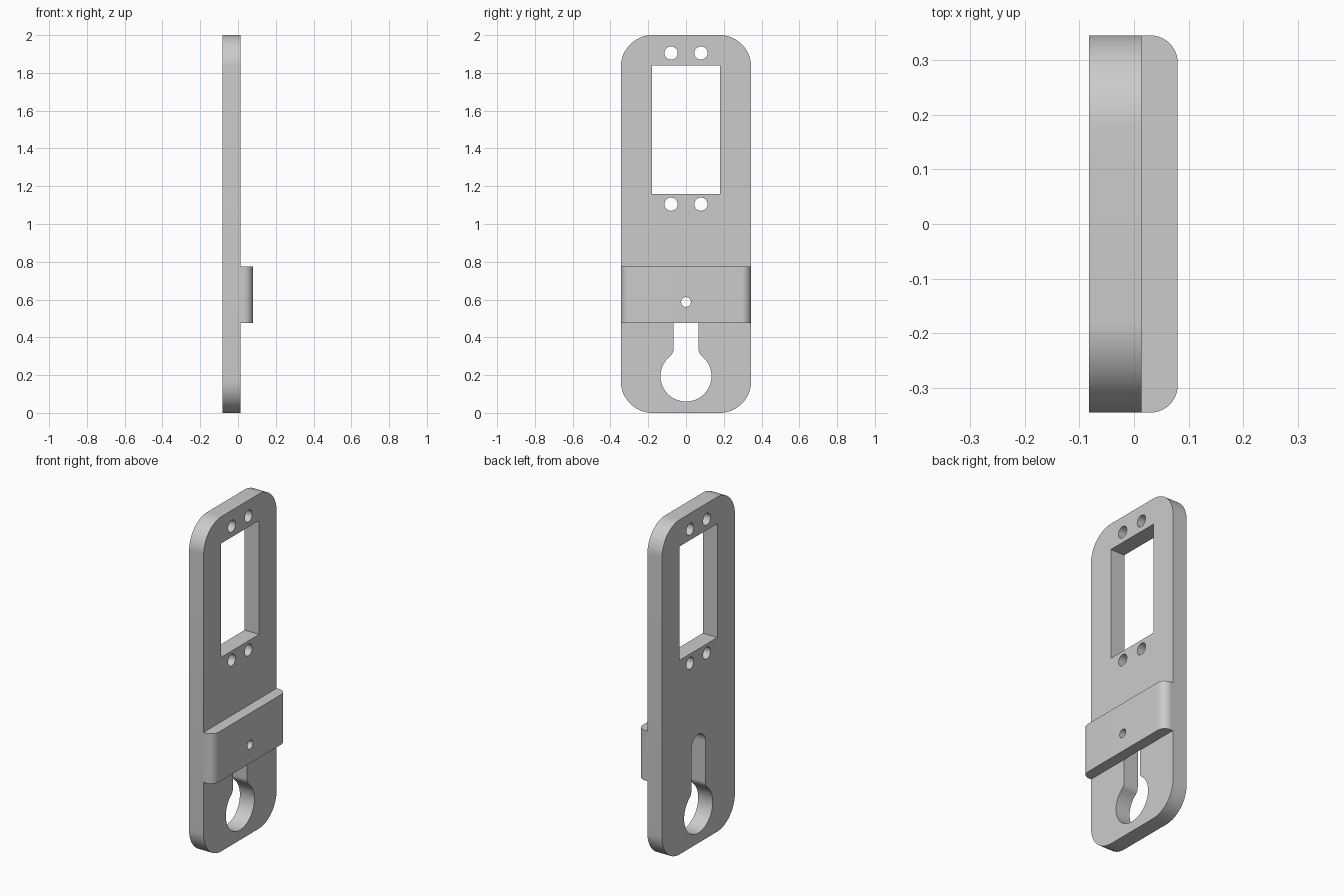
import bpy
import bmesh
from math import sin, cos, pi, atan2, sqrt
from mathutils import Vector

cube = bpy.data.objects.get("Cube")
if cube:
    bpy.data.objects.remove(cube, do_unlink=True)

grey = bpy.data.materials.new("light grey")
grey.use_nodes = True
colour = (0.6, 0.6, 0.6, 1)
grey.diffuse_color = colour
grey.node_tree.nodes["Principled BSDF"].inputs["Base Color"].default_value = colour

BACK, FACE, FRONT = -0.082, 0.014, 0.08   # plate back, plate face, bar face
HALF = 0.345                              # half width


def arc(cx, cy, r, a0, a1, n=16):
    return [(cx + r * cos(a0 + (a1 - a0) * i / n),
             cy + r * sin(a0 + (a1 - a0) * i / n)) for i in range(n + 1)]


def circle(cx, cy, r, n=40):
    return arc(cx, cy, r, 0, 2 * pi, n)[:-1]


def prism(name, loops, to_start, offset):
    """Fill an outline with holes and extrude it along offset."""
    bm = bmesh.new()
    edges = []
    for loop in loops:
        verts = [bm.verts.new(to_start(u, v)) for u, v in loop]
        edges += [bm.edges.new((a, b)) for a, b in zip(verts, verts[1:] + verts[:1])]
    bmesh.ops.triangle_fill(bm, edges=edges, use_beauty=True)
    result = bmesh.ops.extrude_face_region(bm, geom=bm.faces[:], use_keep_orig=True)
    moved = [g for g in result["geom"] if isinstance(g, bmesh.types.BMVert)]
    bmesh.ops.translate(bm, verts=moved, vec=Vector(offset))
    bmesh.ops.recalc_face_normals(bm, faces=bm.faces[:])
    mesh = bpy.data.meshes.new(name)
    bm.to_mesh(mesh)
    bm.free()
    mesh.materials.append(grey)
    obj = bpy.data.objects.new(name, mesh)
    bpy.context.collection.objects.link(obj)
    return obj


def smooth(obj):
    bpy.ops.object.select_all(action='DESELECT')
    obj.select_set(True)
    bpy.context.view_layer.objects.active = obj
    bpy.ops.object.shade_smooth_by_angle(angle=pi / 6)


# Plate outline with four rounded corners
R = 0.168
outline = []
for i, (sy, z) in enumerate([(1, 2 - R), (-1, 2 - R), (-1, R), (1, R)]):
    outline += arc(sy * (HALF - R), z, R, i * pi / 2, (i + 1) * pi / 2)

# Rectangular window and its four screw holes
window = [(-0.179, 1.16), (0.179, 1.16), (0.179, 1.84), (-0.179, 1.84)]
screws = [circle(y, z, 0.035) for y in (-0.079, 0.079) for z in (1.105, 1.905)]

# Keyhole: round opening, filleted neck, slot with a round top
hole_z, hole_r, slot_r, slot_top, fillet = 0.195, 0.135, 0.066, 0.585, 0.05
fy = slot_r + fillet
dz = sqrt((hole_r + fillet) ** 2 - fy ** 2)
a = atan2(dz, fy)
right = arc(0, hole_z, hole_r, -pi / 2, a, 24)
right += arc(fy, hole_z + dz, fillet, pi + a, pi, 8)[1:]
right += arc(0, slot_top, slot_r, 0, pi / 2, 12)
left = [(-y, z) for y, z in reversed(right[1:-1])]
keyhole = right + left

plate = prism("plate", [outline, window, keyhole] + screws,
              lambda y, z: (BACK, y, z), (FACE - BACK, 0, 0))

# Raised crossbar with rounded vertical edges
r = 0.05
section = [(FACE, HALF), (FACE, -HALF)]
section += arc(FRONT - r, -HALF + r, r, -pi / 2, 0, 12)
section += arc(FRONT - r, HALF - r, r, 0, pi / 2, 12)
crossbar = prism("crossbar", [section], lambda x, y: (x, y, 0.476), (0, 0, 0.299))

# Small pin hole through the crossbar
cutter = prism("pin_hole_cutter", [circle(0, 0.587, 0.026, 32)],
               lambda y, z: (FACE - 0.05, y, z), (0.2, 0, 0))
cutter.hide_render = True
mod = crossbar.modifiers.new("pin hole", 'BOOLEAN')
mod.operation = 'DIFFERENCE'
mod.solver = 'EXACT'
mod.object = cutter
bpy.context.view_layer.objects.active = crossbar
bpy.ops.object.modifier_apply(modifier=mod.name)
bpy.data.objects.remove(cutter, do_unlink=True)

for part in (plate, crossbar):
    smooth(part)
